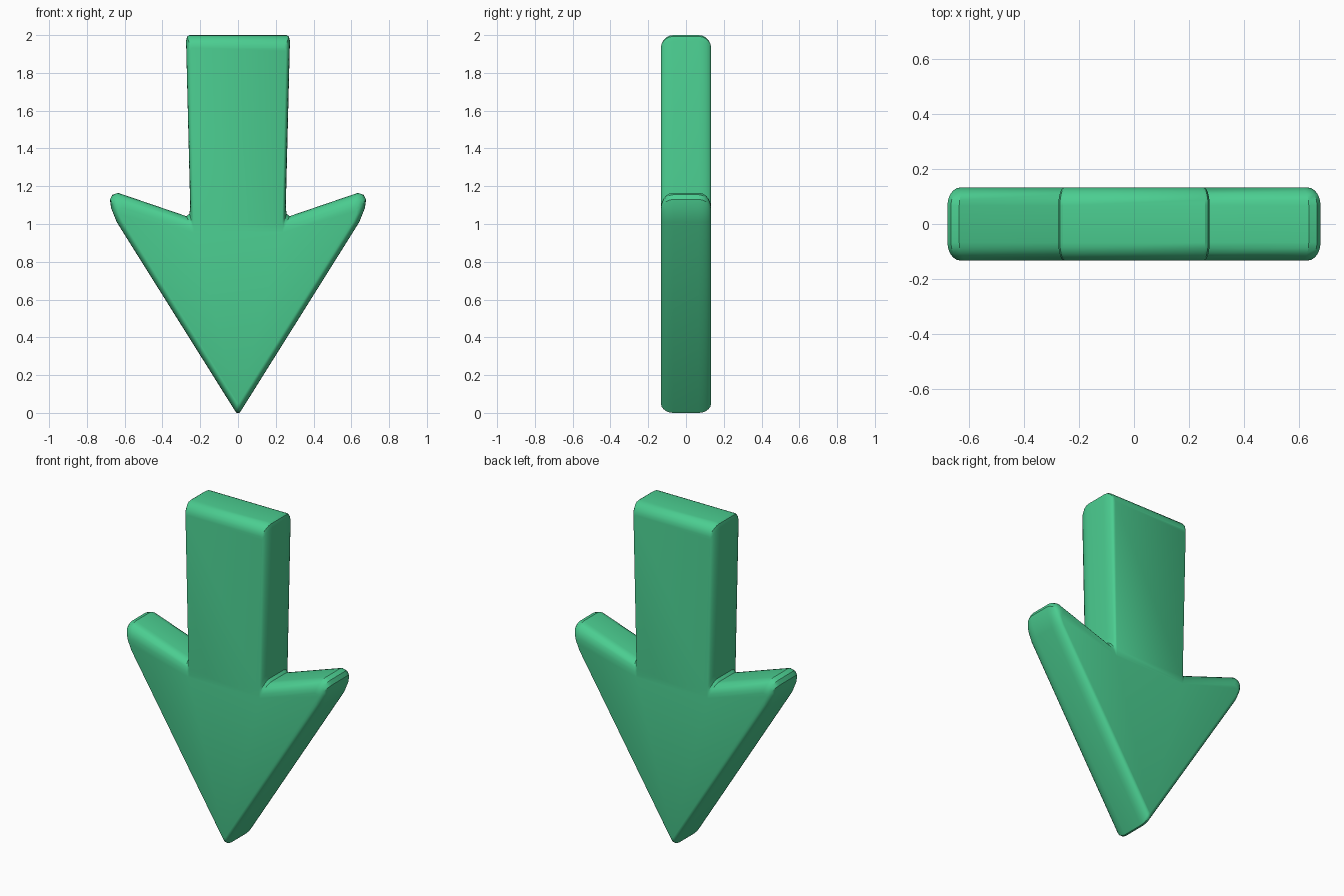
import bpy, bmesh, math

if "Cube" in bpy.data.objects:
    bpy.data.objects.remove(bpy.data.objects["Cube"])

HALF = 0.133    # half thickness
ROUND = 0.066   # depth of the rounded rim
STEPS = 5

# Right half outlines (x, z), from the top down: widest silhouette and flat face
outer = [(0.258, 2.0), (0.269, 1.993), (0.275, 1.97), (0.253, 1.09), (0.257, 1.055),
         (0.272, 1.041), (0.635, 1.165), (0.665, 1.155), (0.678, 1.13),
         (0.672, 1.085), (0.642, 1.01), (0.014, 0.008), (0.006, 0.0)]
inner = [(0.244, 1.932), (0.25, 1.93), (0.254, 1.915), (0.234, 1.0), (0.234, 0.965),
         (0.238, 0.956), (0.605, 1.083), (0.622, 1.082), (0.630, 1.07),
         (0.628, 1.05), (0.612, 1.015), (0.008, 0.056), (0.003, 0.05)]


def mirrored(half):
    return half + [(-x, z) for x, z in reversed(half)]


outer, inner = mirrored(outer), mirrored(inner)

# Rim sections: quarter round in front, straight side, quarter round at the back
sections = []
for i in range(STEPS + 1):
    a = math.pi / 2 * i / STEPS
    sections.append((1 - math.sin(a), -(HALF - ROUND) - ROUND * math.cos(a)))
sections += [(t, -y) for t, y in reversed(sections)]

bm = bmesh.new()
rings = []
for t, y in sections:
    rings.append([bm.verts.new((o[0] + (n[0] - o[0]) * t, y, o[1] + (n[1] - o[1]) * t))
                  for o, n in zip(outer, inner)])
count = len(outer)
for a, b in zip(rings, rings[1:]):
    for i in range(count):
        j = (i + 1) % count
        bm.faces.new((a[i], a[j], b[j], b[i]))

# Flat front and back
bm.faces.new(rings[0])
bm.faces.new(rings[-1][::-1])
bmesh.ops.recalc_face_normals(bm, faces=bm.faces)

mesh = bpy.data.meshes.new("down_arrow")
bm.to_mesh(mesh)
bm.free()
arrow = bpy.data.objects.new("down_arrow", mesh)
bpy.context.collection.objects.link(arrow)

# Green colour and smooth rim
mat = bpy.data.materials.new("green")
mat.diffuse_color = (0.07, 0.61, 0.28, 1)
mat.use_nodes = True
mat.node_tree.nodes["Principled BSDF"].inputs["Base Color"].default_value = mat.diffuse_color
mesh.materials.append(mat)
bpy.context.view_layer.objects.active = arrow
arrow.select_set(True)
bpy.ops.object.shade_smooth_by_angle(angle=math.radians(30))
